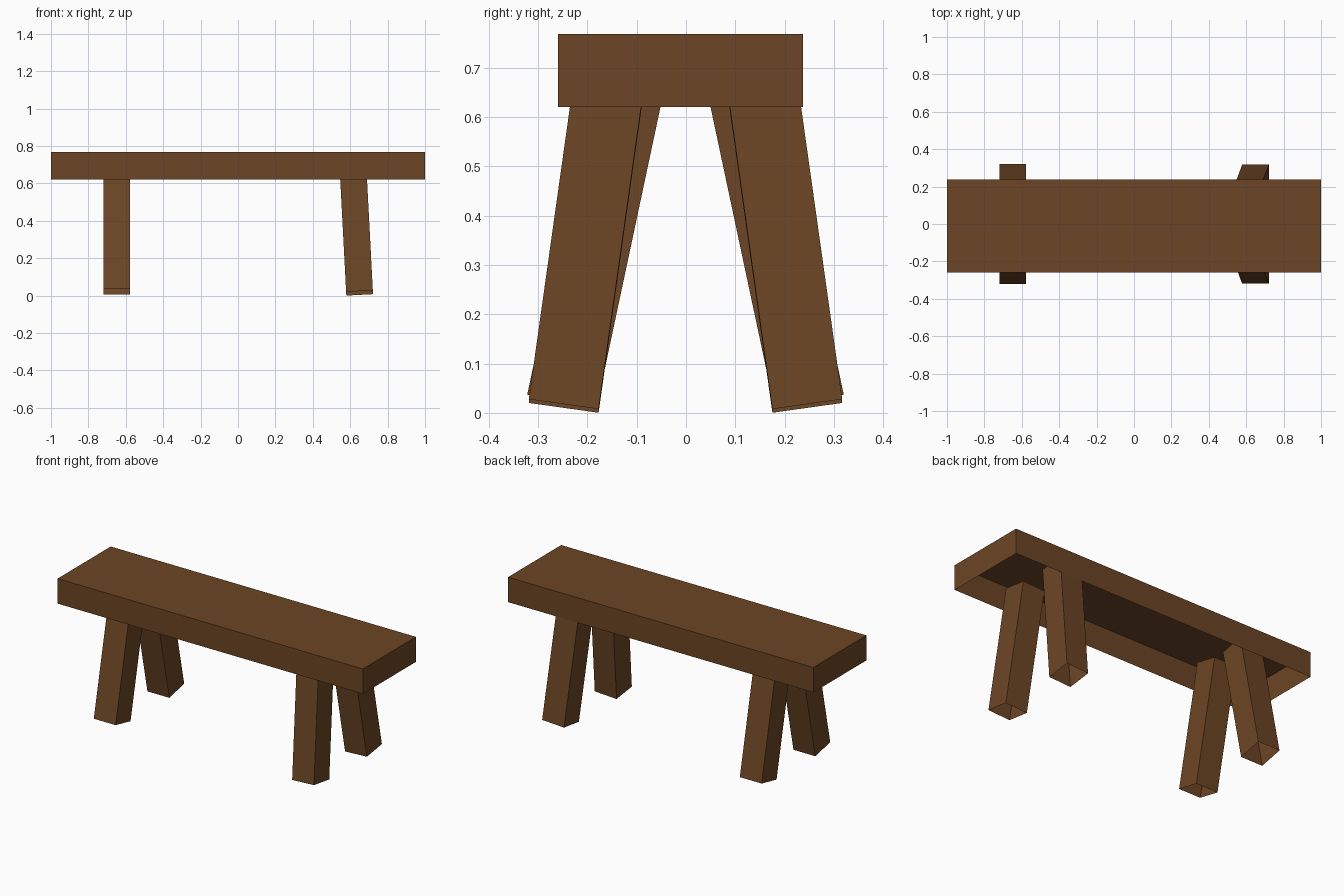
import bpy, bmesh, math
from mathutils import Matrix, Vector

if "Cube" in bpy.data.objects:
    bpy.data.objects.remove(bpy.data.objects["Cube"])

wood = bpy.data.materials.new("brown wood")
wood.diffuse_color = (0.15, 0.06, 0.018, 1.0)
wood.use_nodes = True
wood.node_tree.nodes["Principled BSDF"].inputs["Base Color"].default_value = wood.diffuse_color


def open_box(name, size, matrix, remove):
    """Thin-walled box; faces whose local normal z is in `remove` are left open."""
    bm = bmesh.new()
    bmesh.ops.create_cube(bm, size=1.0, matrix=Matrix.Diagonal((*size, 1.0)))
    bm.normal_update()
    ends = [f for f in bm.faces if round(f.normal.z) in remove]
    bmesh.ops.delete(bm, geom=ends, context='FACES_ONLY')
    bmesh.ops.transform(bm, matrix=matrix, verts=bm.verts)
    mesh = bpy.data.meshes.new(name)
    bm.to_mesh(mesh)
    bm.free()
    mesh.materials.append(wood)
    obj = bpy.data.objects.new(name, mesh)
    bpy.context.collection.objects.link(obj)
    return obj


# Seat: long slab, open underneath
open_box("seat", (2.0, 0.497, 0.148),
         Matrix.Translation((0, -0.0115, 0.694)), {-1})

# Legs: splayed square tubes, left pair leans 12 degrees, right pair 8 and 3
LEG, LENGTH = 0.143, 0.71
pairs = [("left", (-0.648, 0.251, 0.022), 12, 0),
         ("right", (0.65, 0.247, 0.014), 8, -3)]
for side, (x, y, z), splay, lean in pairs:
    for place, s in (("front", -1), ("back", 1)):
        rot = (Matrix.Rotation(math.radians(lean), 4, 'Y')
               @ Matrix.Rotation(math.radians(splay * s), 4, 'X'))
        m = (Matrix.Translation((x, y * s - 0.001, z)) @ rot
             @ Matrix.Translation((0, 0, LENGTH / 2)))
        open_box(f"{place}_{side}_leg", (LEG, LEG, LENGTH), m, {-1, 1})
